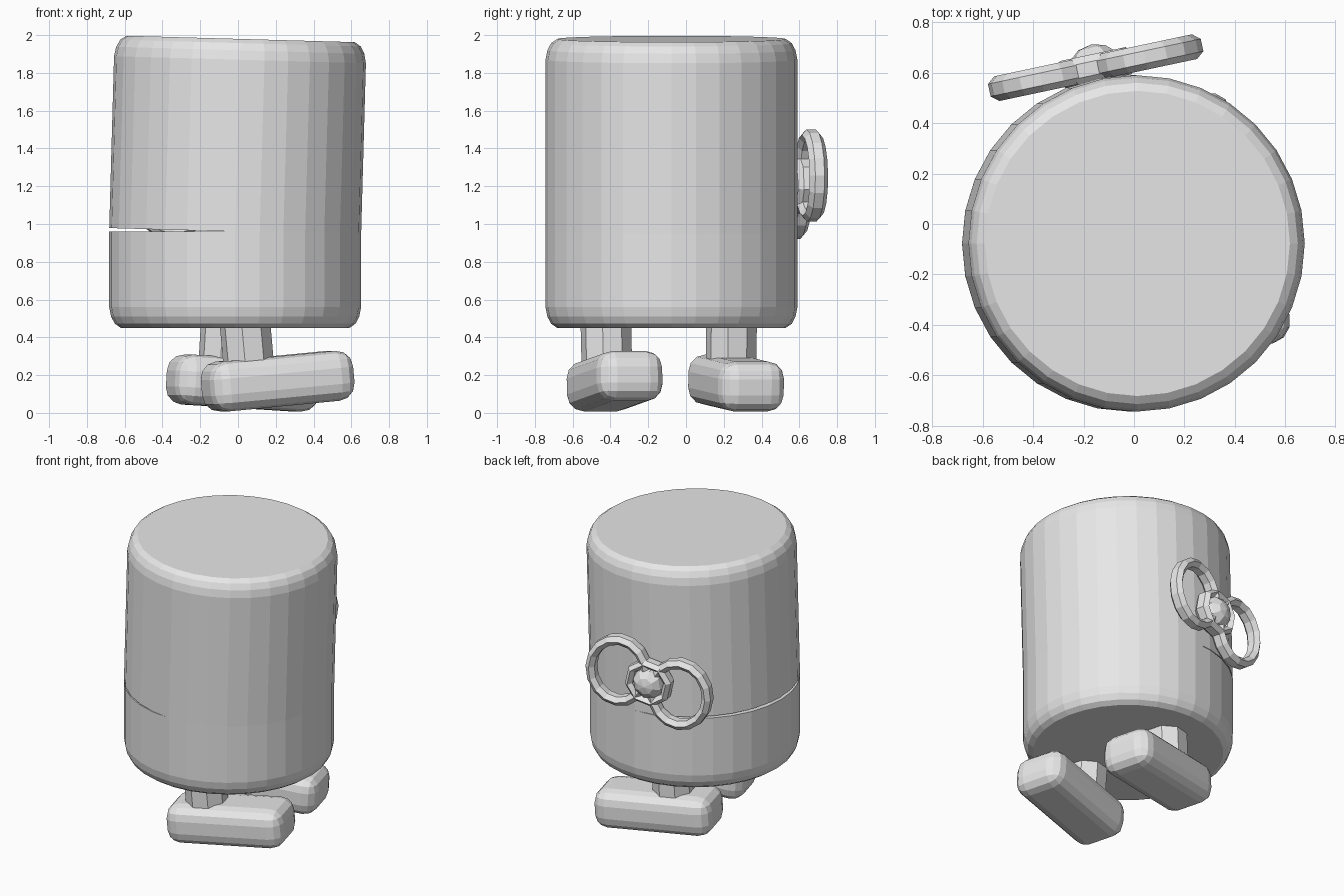
import bpy, bmesh
from math import radians, sin, cos, pi
from mathutils import Matrix, Vector

cube = bpy.data.objects.get("Cube")
if cube:
    bpy.data.objects.remove(cube, do_unlink=True)

# One plain grey for everything
GREY = (0.8, 0.8, 0.8, 1)
grey = bpy.data.materials.new("plain_grey")
grey.use_nodes = True
grey.diffuse_color = GREY
grey.node_tree.nodes["Principled BSDF"].inputs["Base Color"].default_value = GREY


def place(x, y, z, yaw=0, roll=0):
    return (Matrix.Translation((x, y, z)) @ Matrix.Rotation(radians(yaw), 4, 'Z')
            @ Matrix.Rotation(radians(roll), 4, 'Y'))


def add(name, bm, matrix):
    bmesh.ops.recalc_face_normals(bm, faces=bm.faces)
    mesh = bpy.data.meshes.new(name)
    bm.to_mesh(mesh)
    bm.free()
    mesh.materials.append(grey)
    obj = bpy.data.objects.new(name, mesh)
    bpy.context.collection.objects.link(obj)
    obj.matrix_world = matrix
    return obj


def lathe(name, profile, sides, matrix):
    """Stack of capped rings from (radius, height) pairs."""
    bm = bmesh.new()
    rings = [[bm.verts.new((r * cos(2 * pi * i / sides), r * sin(2 * pi * i / sides), z))
              for i in range(sides)] for r, z in profile]
    for a, b in zip(rings, rings[1:]):
        for i in range(sides):
            j = (i + 1) % sides
            bm.faces.new((a[i], a[j], b[j], b[i]))
    bm.faces.new(rings[0])
    bm.faces.new(rings[-1])
    return add(name, bm, matrix)


def ring(name, width, depth, height, tube, sides, matrix):
    """Upright elliptical ring in the xz plane with a six-sided tube."""
    bm = bmesh.new()
    loops = []
    for i in range(sides):
        a = 2 * pi * (i + 0.5) / sides
        loop = []
        for k in range(6):
            t = 2 * pi * k / 6 + pi / 6
            out = tube * (cos(t) - 1)
            loop.append(bm.verts.new(((width + out) * cos(a), depth * sin(t), (height + out) * sin(a))))
        loops.append(loop)
    for i in range(sides):
        a, b = loops[i], loops[(i + 1) % sides]
        for k in range(6):
            m = (k + 1) % 6
            bm.faces.new((a[k], a[m], b[m], b[k]))
    return add(name, bm, matrix)


# Body: straight lower drum and slightly leaning upper drum
R = 0.667
edge = [(R, 0.11), (0.657, 0.06), (0.637, 0.022), (0.605, 0)]
lathe("lower_body", [(r, z) for r, z in reversed(edge)] + [(R, 0.51)], 32, place(-0.015, -0.077, 0.45))
TOP = 1.02
lathe("upper_body", [(R, 0)] + [(r, TOP - z) for r, z in edge], 32,
      place(-0.015, -0.077, 0.96, roll=1.6))


# Legs with rounded block feet
def leg(side, x, y, z, roll, ankle):
    frame = place(x, y, z, 15, roll)
    bm = bmesh.new()
    bmesh.ops.create_cube(bm, size=1)
    bmesh.ops.scale(bm, vec=(0.79, 0.36, 0.265), verts=bm.verts)
    bmesh.ops.bevel(bm, geom=bm.edges[:], offset=0.09, segments=3, profile=0.5, affect='EDGES')
    add(side + "_foot", bm, frame)
    lathe(side + "_leg", [(0.135, 0), (0.135, 0.4)], 8,
          frame @ place(ankle, 0, 0, yaw=22.5))


leg("front", 0.21, -0.378, 0.168, -5.3, -0.15)
leg("back", 0.025, 0.265, 0.158, 3.5, -0.11)

# Bow on the back: two loops, a knot band and a faceted knot
bow = place(-0.152, 0.62, 1.21, 12, -12.5)
for name, s in (("left", 1), ("right", -1)):
    ring(name + "_bow_loop", 0.225, 0.05, 0.25, 0.035, 16, bow @ place(s * 0.215, 0, 0))
ring("knot_band", 0.165, 0.055, 0.165, 0.03, 8, bow)
bm = bmesh.new()
bmesh.ops.create_uvsphere(bm, u_segments=8, v_segments=6, radius=0.11)
bmesh.ops.scale(bm, vec=(1, 1, 0.85), verts=bm.verts)
bmesh.ops.rotate(bm, cent=Vector(), matrix=Matrix.Rotation(pi / 2, 3, 'X'), verts=bm.verts)
add("bow_knot", bm, bow)
